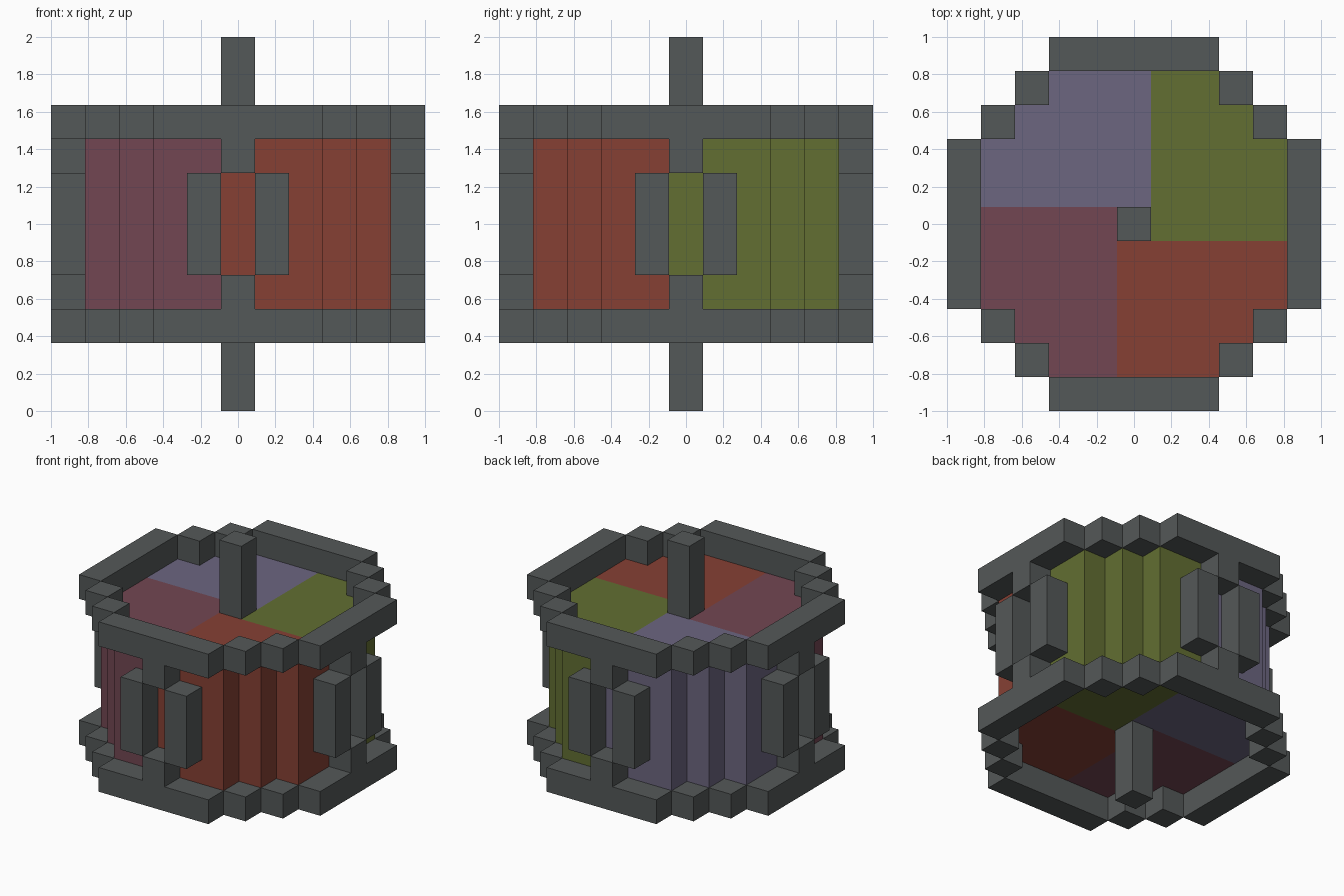
import bpy
import bmesh
from mathutils import Matrix, Vector

U = 2 / 11  # one block

cube = bpy.data.objects.get("Cube")
if cube:
    bpy.data.objects.remove(cube, do_unlink=True)


def srgb(*rgb):
    return tuple((c / 255 / 12.92) if c < 11 else ((c / 255 + 0.055) / 1.055) ** 2.4 for c in rgb) + (1,)


def material(name, colour):
    mat = bpy.data.materials.new(name)
    mat.use_nodes = True
    mat.diffuse_color = colour
    bsdf = next(n for n in mat.node_tree.nodes if n.type == "BSDF_PRINCIPLED")
    bsdf.inputs["Base Color"].default_value = colour
    return mat


IRON = material("dark iron grey", srgb(84, 88, 88))
PANELS = [
    ("front_right_panel", material("brick red", srgb(134, 64, 52))),
    ("back_right_panel", material("olive green", srgb(98, 110, 50))),
    ("back_left_panel", material("dusty violet", srgb(108, 102, 128))),
    ("front_left_panel", material("plum", srgb(114, 70, 82))),
]


def finish(name, bm, mat):
    bmesh.ops.recalc_face_normals(bm, faces=bm.faces)
    mesh = bpy.data.meshes.new(name)
    bm.to_mesh(mesh)
    bm.free()
    mesh.materials.append(mat)
    obj = bpy.data.objects.new(name, mesh)
    bpy.context.scene.collection.objects.link(obj)


def add_box(bm, centre, size, turn=0):
    """Box in block units, turned about z by quarter turns."""
    rot = Matrix.Rotation(turn * 1.5707963268, 4, "Z")
    place = Matrix.Translation(Vector(centre) * U)
    scale = Matrix.Diagonal((*(s * U for s in size), 1))
    bmesh.ops.create_cube(bm, size=1, matrix=rot @ place @ scale)


# Central axle
bm = bmesh.new()
add_box(bm, (0, 0, 5.5), (1, 1, 11))
finish("axle", bm, IRON)

# Upper and lower rims: four bars joined by stepped corner blocks
for name, z in (("lower_rim", 2.5), ("upper_rim", 8.5)):
    bm = bmesh.new()
    for turn in range(4):
        add_box(bm, (0, -5, z), (5, 1, 1), turn)
        add_box(bm, (3, -4, z), (1, 1, 1), turn)
        add_box(bm, (4, -3, z), (1, 1, 1), turn)
    finish(name, bm, IRON)

# Split brackets on each side: two uprights with a stub above and below
for turn, side in enumerate(("front", "left", "back", "right")):
    bm = bmesh.new()
    for s in (-1, 1):
        add_box(bm, (s, -5, 5.5), (1, 1, 3), turn)
        add_box(bm, (0, -5, 5.5 + 2 * s), (1, 1, 1), turn)
    finish(side + "_bracket", bm, IRON)

# Drum: four stepped quarters arranged as a pinwheel around the axle
QUARTER = [(-.5, -.5), (-.5, -4.5), (2.5, -4.5), (2.5, -3.5),
           (3.5, -3.5), (3.5, -2.5), (4.5, -2.5), (4.5, -.5)]
for turn, (name, mat) in enumerate(PANELS):
    bm = bmesh.new()
    base = bm.faces.new([bm.verts.new((x * U, y * U, 3 * U)) for x, y in QUARTER])
    top = bmesh.ops.extrude_face_region(bm, geom=[base])["geom"]
    bmesh.ops.translate(bm, vec=(0, 0, 5 * U),
                        verts=[g for g in top if isinstance(g, bmesh.types.BMVert)])
    bm.transform(Matrix.Rotation(turn * 1.5707963268, 4, "Z"))
    finish(name, bm, mat)
